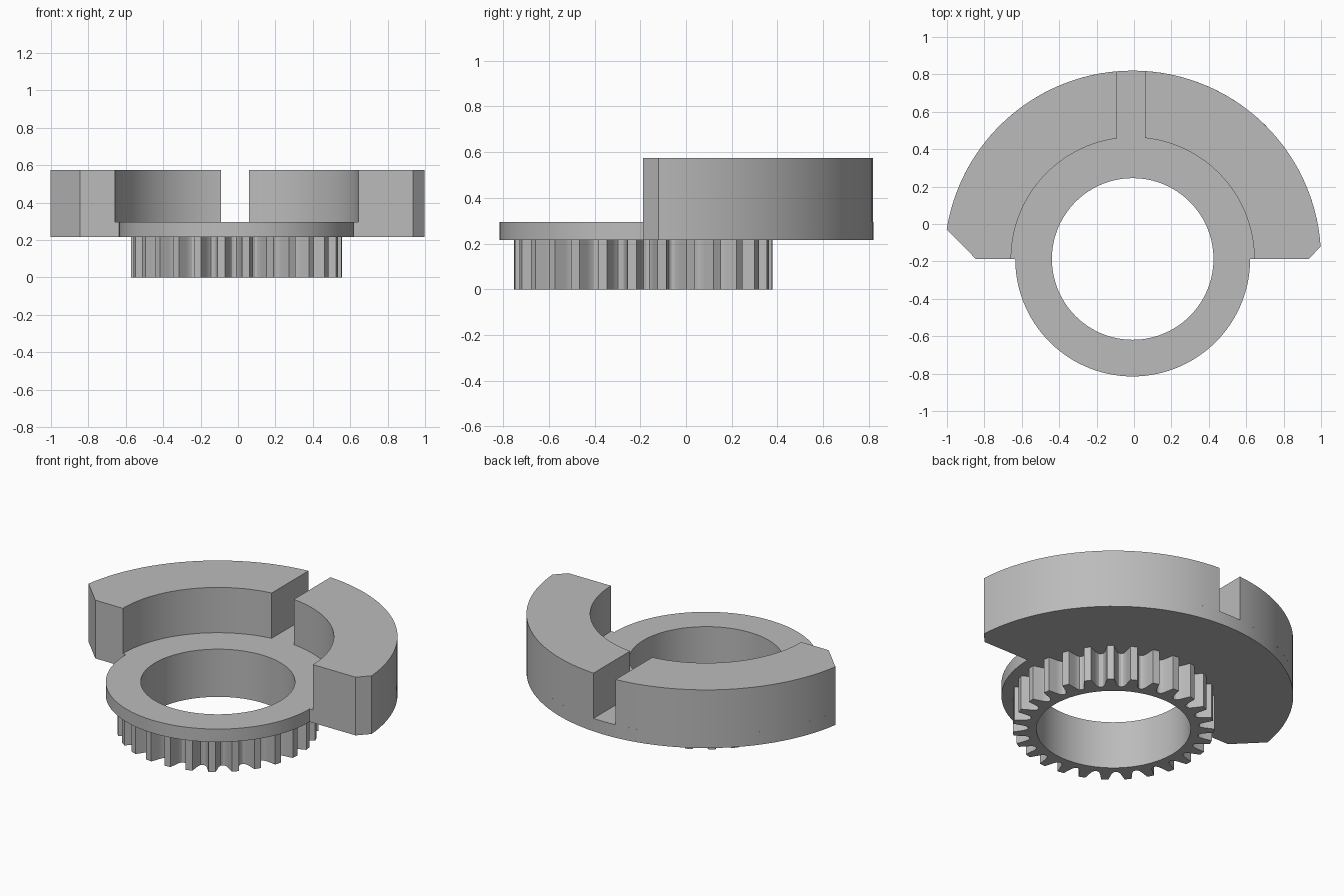
import bpy, bmesh
from math import radians, degrees, acos, cos, sin, pi

cube = bpy.data.objects.get("Cube")
if cube:
    bpy.data.objects.remove(cube, do_unlink=True)

# Shared dimensions: ring axis, radii and layer heights
CX, CY = -0.007, -0.187
R_BORE, R_RING, R_INNER, R_OUTER = 0.432, 0.628, 0.65, 1.007
Z_GEAR, Z_PLATE, Z_WALL = 0.215, 0.295, 0.575
RIGHT_CHAMFER, LEFT_CHAMFER = (0.935, CY), (-0.845, CY)
RIGHT_START, LEFT_END = 3.8, 171
SLOT_RIGHT, SLOT_LEFT = 0.06, -0.09

grey = bpy.data.materials.new("plain grey")
grey.use_nodes = True
grey.diffuse_color = (0.5, 0.5, 0.5, 1)
grey.node_tree.nodes["Principled BSDF"].inputs["Base Color"].default_value = grey.diffuse_color


def polar(r, a):
    return CX + r * cos(a), CY + r * sin(a)


def arc(r, start, end):
    """Points on an arc about the ring axis, angles in degrees."""
    n = max(2, round(abs(end - start) / 3))
    return [polar(r, radians(start + (end - start) * i / n)) for i in range(n + 1)]


def angle_at(r, x):
    return degrees(acos((x - CX) / r))


def prism(name, outlines, z0, z1):
    """Extrude one outline, with any holes, between two heights."""
    bm = bmesh.new()
    edges = []
    for pts in outlines:
        vs = [bm.verts.new((x, y, z0)) for x, y in pts]
        edges += [bm.edges.new((v, vs[i - 1])) for i, v in enumerate(vs)]
    bmesh.ops.triangle_fill(bm, use_beauty=True, edges=edges)
    ext = bmesh.ops.extrude_face_region(bm, geom=bm.faces[:], use_keep_orig=True)
    top = [g for g in ext["geom"] if isinstance(g, bmesh.types.BMVert)]
    bmesh.ops.translate(bm, verts=top, vec=(0, 0, z1 - z0))
    bmesh.ops.recalc_face_normals(bm, faces=bm.faces[:])
    mesh = bpy.data.meshes.new(name)
    bm.to_mesh(mesh)
    bm.free()
    mesh.materials.append(grey)
    obj = bpy.data.objects.new(name, mesh)
    bpy.context.collection.objects.link(obj)
    bpy.ops.object.select_all(action="DESELECT")
    obj.select_set(True)
    bpy.context.view_layer.objects.active = obj
    bpy.ops.object.shade_smooth_by_angle(angle=radians(30))
    return obj


bore = arc(R_BORE, 0, 360)[:-1]

# Gear ring: one tooth profile (pitch fraction, radius) repeated around the bore
TEETH = 27
half = [(0.15, 0.565), (0.20, 0.54), (0.25, 0.515), (0.31, 0.494), (0.39, 0.482)]
tooth = [(-f, r) for f, r in reversed(half)] + half + [(0.5, 0.478)]
pitch = 2 * pi / TEETH
gear = [polar(r, radians(235) + (k + f) * pitch) for k in range(TEETH) for f, r in tooth]
prism("gear_ring", [gear, bore], 0, Z_GEAR)

# Base plate: half ring in front, wide chamfered sector behind
plate = (arc(R_RING, 180, 360) + [RIGHT_CHAMFER]
         + arc(R_OUTER, RIGHT_START, LEFT_END) + [LEFT_CHAMFER])
prism("base_plate", [plate, bore], Z_GEAR, Z_PLATE)

# Two raised curved walls separated by the straight slot
left_wall = (arc(R_INNER, angle_at(R_INNER, SLOT_RIGHT), 0) + [RIGHT_CHAMFER]
             + arc(R_OUTER, RIGHT_START, angle_at(R_OUTER, SLOT_RIGHT)))
right_wall = (arc(R_INNER, angle_at(R_INNER, SLOT_LEFT), 180) + [LEFT_CHAMFER]
              + arc(R_OUTER, LEFT_END, angle_at(R_OUTER, SLOT_LEFT)))
prism("left_wall", [left_wall], Z_PLATE, Z_WALL)
prism("right_wall", [right_wall], Z_PLATE, Z_WALL)

# Thin ledge under each wall end where it overhangs the front half ring is part of the plate
